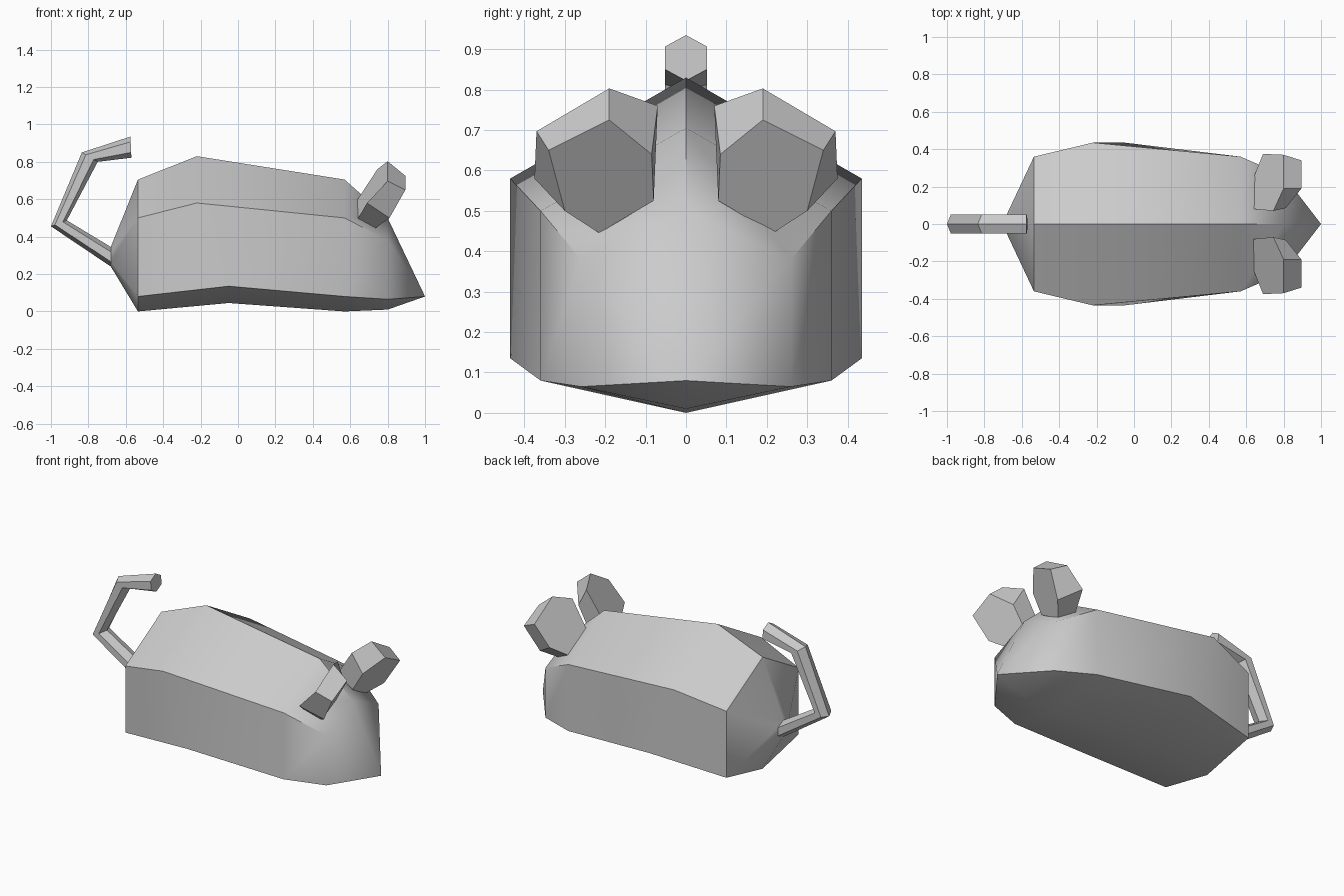
import bpy, bmesh
from math import radians

if "Cube" in bpy.data.objects:
    bpy.data.objects.remove(bpy.data.objects["Cube"])


def loft(name, rings, cap_start=False, cap_end=False):
    """Skin a series of six-point rings into one mesh."""
    bm = bmesh.new()
    rows = [[bm.verts.new(p) for p in ring] for ring in rings]
    for a, b in zip(rows, rows[1:]):
        for i in range(6):
            j = (i + 1) % 6
            bm.faces.new((a[i], a[j], b[j], b[i]))
    if cap_start:
        bm.faces.new(rows[0])
    if cap_end:
        bm.faces.new(rows[-1])
    bmesh.ops.remove_doubles(bm, verts=bm.verts, dist=0.0005)
    bmesh.ops.recalc_face_normals(bm, faces=bm.faces)
    me = bpy.data.meshes.new(name)
    bm.to_mesh(me)
    bm.free()
    ob = bpy.data.objects.new(name, me)
    bpy.context.collection.objects.link(ob)
    bpy.ops.object.select_all(action='DESELECT')
    ob.select_set(True)
    bpy.context.view_layer.objects.active = ob
    bpy.ops.object.shade_smooth_by_angle(angle=radians(40))
    return ob


def section(top, upper, lower, bottom, width):
    """Symmetric hexagon from (x, z) points and a half width."""
    w = width
    return [(top[0], 0, top[1]),
            (upper[0], w, upper[1]), (lower[0], w, lower[1]),
            (bottom[0], 0, bottom[1]),
            (lower[0], -w, lower[1]), (upper[0], -w, upper[1])]


def tail_section(a, b, width=0.052):
    """Small hexagon between an inner and an outer ridge point."""
    mix = lambda t: (a[0] + (b[0] - a[0]) * t, a[1] + (b[1] - a[1]) * t)
    return section(a, mix(0.25), mix(0.75), b, width)


# Body: rump, back, shoulder, face, and a pointed nose
tail_root = tail_section((-0.68, 0.345), (-0.68, 0.24))
nose = (1.0, 0.08)
loft("body", [
    tail_root,
    section((-0.535, 0.705), (-0.535, 0.50), (-0.535, 0.08), (-0.535, 0.0), 0.36),
    section((-0.22, 0.83), (-0.22, 0.58), (-0.05, 0.135), (-0.05, 0.045), 0.435),
    section((0.57, 0.705), (0.57, 0.50), (0.57, 0.08), (0.57, 0.0), 0.36),
    section((0.80, 0.50), (0.80, 0.38), (0.80, 0.065), (0.80, 0.01), 0.26),
    section(nose, nose, nose, nose, 0.0),
])

# Tail: bent hexagonal tube
loft("tail", [
    tail_root,
    tail_section((-0.915, 0.487), (-1.0, 0.455)),
    tail_section((-0.75, 0.80), (-0.835, 0.85)),
    tail_section((-0.57, 0.822), (-0.575, 0.935)),
], cap_end=True)

# Ears: thick tilted hexagonal plates, mirrored left and right
ear_front = [(0.895, 0.19, 0.725), (0.895, 0.34, 0.65), (0.81, 0.30, 0.50),
             (0.735, 0.215, 0.445), (0.744, 0.08, 0.525), (0.811, 0.085, 0.64)]
ear_back = [(0.80, 0.19, 0.803), (0.80, 0.37, 0.697), (0.69, 0.375, 0.58),
            (0.64, 0.25, 0.495), (0.64, 0.08, 0.60), (0.745, 0.07, 0.76)]
for side, s in (("left", 1), ("right", -1)):
    loft(side + "_ear",
         [[(x, y * s, z) for x, y, z in ring] for ring in (ear_front, ear_back)],
         cap_start=True, cap_end=True)
